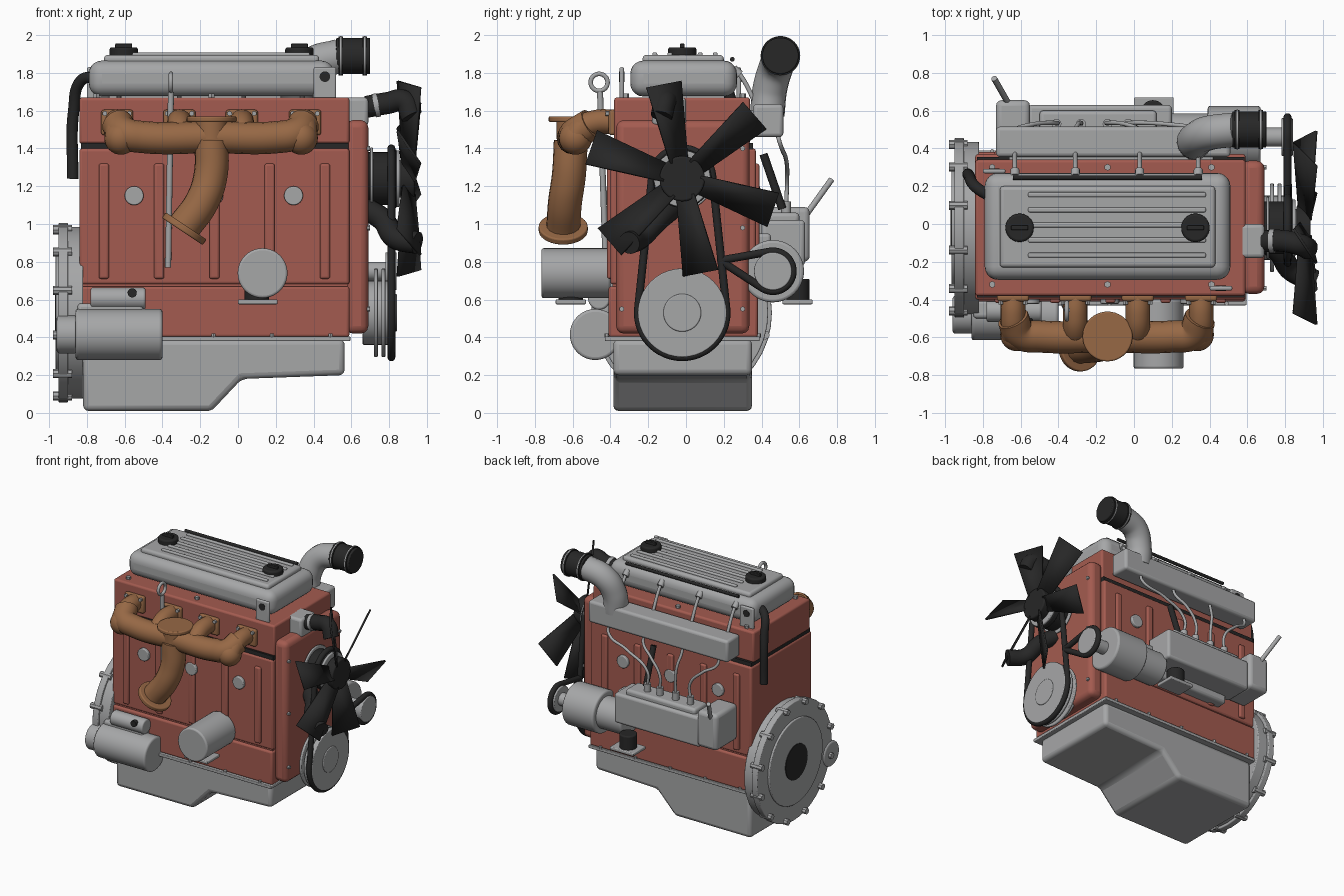
import bpy, bmesh, math
from mathutils import Vector, Matrix
from mathutils.geometry import convex_hull_2d

cube = bpy.data.objects.get("Cube")
if cube:
    bpy.data.objects.remove(cube)


def material(name, rgb):
    m = bpy.data.materials.new(name)
    m.use_nodes = True
    m.diffuse_color = (*rgb, 1)
    m.node_tree.nodes["Principled BSDF"].inputs["Base Color"].default_value = (*rgb, 1)
    return m


RED = material("red paint", (0.37, 0.105, 0.08))
GREY = material("bare metal", (0.38, 0.385, 0.39))
BROWN = material("rusty brown", (0.31, 0.14, 0.06))
BLACK = material("black rubber", (0.02, 0.02, 0.02))


def finish(name, mesh, mat, bevel=0, segs=3):
    mesh.materials.clear()
    mesh.materials.append(mat)
    ob = bpy.data.objects.new(name, mesh)
    bpy.context.collection.objects.link(ob)
    if bevel:
        mod = ob.modifiers.new("bevel", "BEVEL")
        mod.width, mod.segments, mod.limit_method = bevel, segs, "ANGLE"
        mod.angle_limit = math.radians(40)
    for o in bpy.context.selected_objects:
        o.select_set(False)
    ob.select_set(True)
    bpy.context.view_layer.objects.active = ob
    bpy.ops.object.shade_smooth_by_angle(angle=math.radians(35))
    return ob


def from_bm(name, bm, mat, bevel=0, segs=3):
    bmesh.ops.recalc_face_normals(bm, faces=bm.faces)
    mesh = bpy.data.meshes.new(name)
    bm.to_mesh(mesh)
    bm.free()
    return finish(name, mesh, mat, bevel, segs)


def box(name, x, y, z, mat, bevel=0, segs=3):
    bm = bmesh.new()
    mid = Vector([(a + b) / 2 for a, b in (x, y, z)])
    size = Vector([b - a for a, b in (x, y, z)])
    bmesh.ops.create_cube(bm, size=1, matrix=Matrix.Translation(mid) @ Matrix.Diagonal(size.to_4d()))
    return from_bm(name, bm, mat, bevel, segs)


def rod(name, a, b, r, mat, bevel=0, r2=None, sides=40):
    a, b = Vector(a), Vector(b)
    turn = (b - a).to_track_quat("Z", "Y").to_matrix().to_4x4()
    bm = bmesh.new()
    bmesh.ops.create_cone(bm, cap_ends=True, segments=sides, radius1=r, radius2=r if r2 is None else r2,
                          depth=(b - a).length, matrix=Matrix.Translation((a + b) / 2) @ turn)
    return from_bm(name, bm, mat, bevel)


def stack(name, y, z, steps, mat, bevel=0.006):
    # coaxial discs along x, each step is start, end, radius
    for i, (x0, x1, r) in enumerate(steps):
        rod(f"{name}_{i + 1}", (x0, y, z), (x1, y, z), r, mat, bevel)


def tube(name, pts, r, mat, closed=False, smooth=True):
    cu = bpy.data.curves.new(name, "CURVE")
    cu.dimensions, cu.bevel_depth, cu.bevel_resolution = "3D", r, 6
    cu.use_fill_caps, cu.resolution_u = True, 10
    sp = cu.splines.new("BEZIER" if smooth else "POLY")
    ps = sp.bezier_points if smooth else sp.points
    ps.add(len(pts) - 1)
    for p, co in zip(ps, pts):
        if smooth:
            p.co, p.handle_left_type, p.handle_right_type = co, "AUTO", "AUTO"
        else:
            p.co = (*co, 1)
    sp.use_cyclic_u = closed
    tmp = bpy.data.objects.new(name + "_path", cu)
    mesh = bpy.data.meshes.new_from_object(tmp)
    bpy.data.objects.remove(tmp)
    return finish(name, mesh, mat)


MID = -0.02  # crank centre line in y

# Block, head, skirt and timing cover
box("block", (-0.84, 0.59), (-0.40, 0.37), (0.68, 1.4), RED, 0.015)
box("skirt", (-0.84, 0.59), (-0.41, 0.38), (0.4, 0.67), RED, 0.015)
box("block_seam", (-0.83, 0.58), (-0.39, 0.36), (0.66, 0.69), RED)
box("head_gasket", (-0.83, 0.585), (-0.39, 0.355), (1.395, 1.43), BLACK)
box("cylinder_head", (-0.84, 0.59), (-0.38, 0.34), (1.425, 1.67), RED, 0.015)
box("timing_cover", (0.57, 0.69), (-0.37, 0.335), (0.42, 1.55), RED, 0.04)
for side, y in (("front", -0.4), ("back", 0.37)):
    for i in range(5):
        x = -0.71 + 0.2925 * i
        box(f"{side}_rib_{i + 1}", (x - 0.027, x + 0.027), (y - 0.018, y + 0.018), (0.71, 1.32), RED, 0.012)
    for i in range(3):
        x = -0.55 + 0.422 * i
        rod(f"{side}_core_plug_{i + 1}", (x, y - 0.022, 1.15), (x, y + 0.022, 1.15), 0.05, GREY, 0.006)
for x in (-0.75, -0.14, 0.41):
    for y in (-0.32, 0.3):
        rod("head_bolt", (x, y, 1.66), (x, y, 1.69), 0.018, GREY, sides=6)
for y in (-0.34, 0.3):
    for z in (0.55, 0.98, 1.4):
        rod("cover_bolt", (0.68, y, z), (0.7, y, z), 0.014, GREY, sides=6)

# Oil pan with a stepped sump
bm = bmesh.new()
profile = [(-0.82, 0.39), (-0.82, 0.01), (-0.14, 0.01), (0.02, 0.18), (0.565, 0.2), (0.565, 0.39)]
face = bm.faces.new([bm.verts.new((x, -0.385, z)) for x, z in profile])
ext = bmesh.ops.extrude_face_region(bm, geom=[face])["geom"]
bmesh.ops.translate(bm, vec=(0, 0.735, 0), verts=[v for v in ext if isinstance(v, bmesh.types.BMVert)])
from_bm("oil_pan", bm, GREY, 0.03)
box("pan_flange", (-0.84, 0.595), (-0.43, 0.39), (0.38, 0.405), GREY, 0.005)
for i in range(5):
    for y in (-0.42, 0.385):
        rod("pan_bolt", (-0.75 + 0.31 * i, y, 0.4), (-0.75 + 0.31 * i, y, 0.42), 0.012, GREY, sides=6)

# Valve cover, ribs, filler caps and lifting eyes
box("valve_cover", (-0.79, 0.51), (-0.295, 0.27), (1.675, 1.865), GREY, 0.07, 5)
box("valve_cover_top", (-0.71, 0.43), (-0.23, 0.2), (1.84, 1.895), GREY, 0.02)
for i in range(5):
    y = -0.165 + 0.08 * i
    box(f"cover_rib_{i + 1}", (-0.56, 0.38), (y - 0.013, y + 0.013), (1.885, 1.908), GREY, 0.008)
for x in (-0.605, 0.325):
    rod("filler_cap", (x, MID, 1.88), (x, MID, 1.935), 0.075, BLACK, 0.012)
    box("cap_grip", (x - 0.045, x + 0.045), (MID - 0.012, MID + 0.012), (1.92, 1.955), BLACK, 0.005)
rod("cover_rail", (-0.64, 0.245, 1.872), (0.36, 0.245, 1.872), 0.012, BLACK)
for x, y in ((0.46, -0.34), (-0.74, 0.28)):
    box("lifting_eye", (x - 0.06, x + 0.06), (y - 0.012, y + 0.012), (1.66, 1.83), GREY, 0.01)
    rod("eye_hole", (x, y - 0.014, 1.78), (x, y + 0.014, 1.78), 0.028, BLACK)
tube("breather_hose", [(-0.75, 0.14, 1.78), (-0.83, 0.19, 1.76), (-0.87, 0.25, 1.6), (-0.875, 0.26, 1.24)], 0.03, BLACK)

# Exhaust manifold
tube("manifold_log", [(-0.64, -0.5, 1.53), (-0.6, -0.58, 1.48), (-0.5, -0.595, 1.46), (-0.14, -0.595, 1.46),
                      (0.21, -0.595, 1.46), (0.31, -0.58, 1.48), (0.35, -0.5, 1.53)], 0.085, BROWN)
for x in (-0.64, -0.31, 0.02, 0.355):
    box("port_flange", (x - 0.085, x + 0.085), (-0.41, -0.37), (1.47, 1.605), BROWN, 0.015)
    tube("port_runner", [(x, -0.38, 1.54), (x, -0.47, 1.54), (x, -0.55, 1.51), (x, -0.6, 1.45)], 0.065, BROWN)
    for dx in (-0.065, 0.065):
        rod("port_bolt", (x + dx, -0.425, 1.585), (x + dx, -0.4, 1.585), 0.014, GREY, sides=6)
for x in (-0.62, 0.335):
    bm = bmesh.new()
    bmesh.ops.create_uvsphere(bm, u_segments=24, v_segments=16, radius=0.088, matrix=Matrix.Translation((x, -0.585, 1.455)))
    from_bm("manifold_corner", bm, BROWN)
rod("turbo_neck", (-0.14, -0.6, 1.45), (-0.14, -0.6, 1.55), 0.085, BROWN)
rod("turbo_flange", (-0.14, -0.595, 1.54), (-0.14, -0.595, 1.57), 0.132, BROWN, 0.008)
tube("downpipe", [(-0.14, -0.61, 1.44), (-0.145, -0.62, 1.26), (-0.19, -0.64, 1.12), (-0.29, -0.65, 0.98)], 0.09, BROWN)
rod("downpipe_flange", (-0.275, -0.65, 0.99), (-0.295, -0.65, 0.96), 0.13, BROWN, 0.008)

# Dipstick
rod("dipstick", (-0.37, -0.425, 0.77), (-0.355, -0.455, 1.7), 0.016, GREY, sides=16)
ring = [(-0.355, -0.46 + 0.045 * math.cos(a), 1.75 + 0.045 * math.sin(a)) for a in [i * math.pi / 12 for i in range(24)]]
tube("dipstick_ring", ring, 0.012, GREY, True, False)

# Flywheel housing
stack("flywheel_housing", MID, 0.53, [(-0.95, -0.9, 0.475), (-0.93, -0.82, 0.455), (-0.965, -0.9, 0.34)], GREY)
rod("flywheel_centre", (-0.97, MID, 0.53), (-0.94, MID, 0.53), 0.14, BLACK)
for i in range(12):
    a = math.radians(15 + 30 * i)
    y, z = MID + 0.455 * math.cos(a), 0.53 + 0.455 * math.sin(a)
    rod("housing_bolt", (-0.98, y, z), (-0.88, y, z), 0.024, GREY, sides=8)

# Starter motor
stack("starter", -0.48, 0.415, [(-0.96, -0.85, 0.1), (-0.86, -0.4, 0.135)], GREY, 0.015)
rod("solenoid", (-0.78, -0.46, 0.605), (-0.49, -0.46, 0.605), 0.058, GREY, 0.01)
box("starter_mount", (-0.85, -0.5), (-0.5, -0.4), (0.45, 0.58), GREY, 0.02)
rod("starter_terminal", (-0.56, -0.53, 0.635), (-0.56, -0.5, 0.635), 0.024, BLACK)

# Oil filter, and the two small bracket plates
rod("oil_filter", (0.13, -0.765, 0.74), (0.13, -0.4, 0.74), 0.132, GREY, 0.012)
for y in (-0.61, 0.59):
    box("pump_plate", (0.0, 0.21), (y - 0.08, y + 0.08), (0.575, 0.6), GREY, 0.006)
    rod("lift_pump", (0.1, y, 0.59), (0.1, y, 0.71), 0.065, BLACK, 0.01)

# Injection pump, its drive, and the injector lines
box("injection_pump", (-0.56, 0.2), (0.4, 0.63), (0.78, 1.02), GREY, 0.02)
box("injection_pump_top", (-0.5, 0.12), (0.44, 0.6), (1.0, 1.06), GREY, 0.02)
box("governor", (-0.73, -0.55), (0.38, 0.655), (0.8, 1.09), GREY, 0.03)
box("pump_mount", (-0.5, 0.3), (0.34, 0.45), (0.72, 0.95), GREY, 0.02)
stack("pump_drive", 0.46, 0.75, [(0.17, 0.42, 0.125), (0.39, 0.67, 0.165), (0.65, 0.8, 0.05)], GREY, 0.015)
rod("throttle_lever", (-0.66, 0.63, 1.04), (-0.74, 0.77, 1.235), 0.016, GREY, sides=16)
for xp, xh in zip((-0.03, -0.14, -0.28, -0.41), (0.34, 0.03, -0.31, -0.63)):
    rod("delivery_valve", (xp, 0.53, 1.04), (xp, 0.53, 1.12), 0.026, GREY, sides=12)
    tube("injector_line", [(xp, 0.53, 1.1), (xp, 0.535, 1.22), ((xp + xh) / 2, 0.53, 1.34), (xh, 0.5, 1.42), (xh, 0.48, 1.49)], 0.011, GREY)
    tube("return_line", [(xh, 0.26, 1.82), (xh, 0.3, 1.77), (xh, 0.38, 1.61)], 0.012, GREY)
    rod("return_fitting", (xh, 0.25, 1.82), (xh, 0.285, 1.79), 0.024, GREY, sides=12)
rod("fuel_pipe", (0.0, 0.41, 1.37), (0.0, 0.51, 1.08), 0.022, BLACK, sides=16)

# Intake plenum, elbow and ribbed hose
box("intake_plenum", (-0.73, 0.51), (0.355, 0.515), (1.46, 1.635), GREY, 0.02)
box("intake_ports", (-0.66, 0.42), (0.32, 0.38), (1.49, 1.6), GREY, 0.01)
tube("intake_elbow", [(0.32, 0.43, 1.58), (0.325, 0.445, 1.72), (0.39, 0.48, 1.84), (0.54, 0.5, 1.89)], 0.092, GREY)
rod("intake_hose", (0.52, 0.5, 1.89), (0.7, 0.5, 1.89), 0.096, BLACK, 0.006)
for x in (0.545, 0.67):
    rod("hose_clamp", (x - 0.012, 0.5, 1.89), (x + 0.012, 0.5, 1.89), 0.103, BLACK)
    rod("clamp_band", (x - 0.004, 0.5, 1.89), (x + 0.004, 0.5, 1.89), 0.105, GREY)

# Thermostat housing and coolant hoses
box("thermostat_housing", (0.55, 0.69), (-0.18, 0.0), (1.52, 1.67), GREY, 0.02)
tube("upper_hose", [(0.68, -0.09, 1.62), (0.79, -0.09, 1.64), (0.88, -0.11, 1.65), (0.92, -0.13, 1.57)], 0.058, BLACK)
rod("upper_clamp", (0.72, -0.09, 1.626), (0.745, -0.09, 1.631), 0.063, GREY)
tube("lower_hose", [(0.68, -0.08, 1.08), (0.77, -0.15, 1.02), (0.83, -0.24, 0.93), (0.95, -0.3, 0.9)], 0.06, BLACK)

# Pulleys and belts
stack("crank_pulley", MID, 0.53, [(0.66, 0.83, 0.17), (0.72, 0.74, 0.235), (0.76, 0.78, 0.235),
                                  (0.795, 0.835, 0.235), (0.83, 0.842, 0.1)], GREY)
stack("water_pump", MID, 1.24, [(0.67, 0.8, 0.14), (0.8, 0.84, 0.155)], BLACK)
stack("pump_pulley", MID, 1.24, [(0.70, 0.715, 0.165), (0.835, 0.855, 0.15), (0.85, 0.88, 0.1)], GREY)
stack("drive_pulley", 0.46, 0.75, [(0.78, 0.84, 0.1)], GREY)


def belt(name, circles):
    pts = [(y + r * math.cos(a), z + r * math.sin(a)) for y, z, r in circles
           for a in [i * math.pi / 24 for i in range(48)]]
    tube(name, [(0.812, *pts[i]) for i in convex_hull_2d(pts)], 0.021, BLACK, True, False)


belt("main_belt", [(MID, 0.53, 0.235), (MID, 1.24, 0.16)])
belt("drive_belt", [(0.46, 0.75, 0.105), (0.19, 0.805, 0.004)])

# Cooling fan with six pitched blades
rod("fan_hub", (0.86, MID, 1.24), (0.935, MID, 1.24), 0.12, BLACK, 0.01)
pitch = math.radians(33)
for i in range(6):
    a = math.radians(41 + 60 * i)
    out = Vector((0, math.cos(a), math.sin(a)))
    chord = Vector((math.sin(pitch), -math.cos(pitch) * math.sin(a), math.cos(pitch) * math.cos(a)))
    bm = bmesh.new()
    root, tip = [[bm.verts.new(Vector((0.905, MID, 1.24)) + out * r + chord * w * s) for s in (-1, 1)]
                 for r, w in ((0.09, 0.055), (0.51, 0.11))]
    bm.faces.new((root[0], root[1], tip[1], tip[0]))
    blade = from_bm(f"fan_blade_{i + 1}", bm, BLACK)
    solid = blade.modifiers.new("thickness", "SOLIDIFY")
    solid.thickness, solid.offset = 0.014, 0
